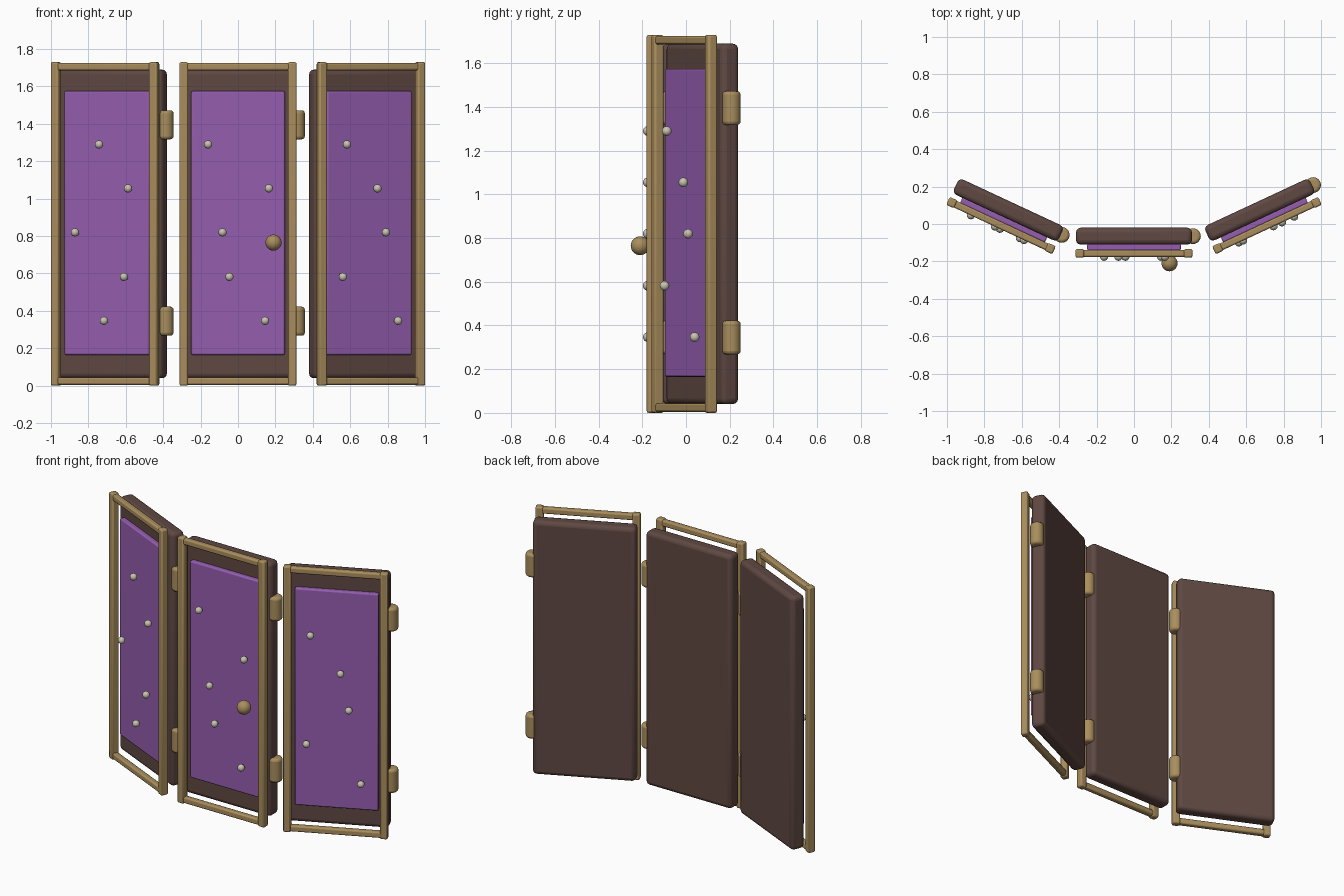
import bpy, bmesh, math
from mathutils import Matrix, Vector

if "Cube" in bpy.data.objects:
    bpy.data.objects.remove(bpy.data.objects["Cube"])


def material(name, rgb):
    m = bpy.data.materials.new(name)
    m.diffuse_color = (*rgb, 1)
    m.use_nodes = True
    m.node_tree.nodes["Principled BSDF"].inputs["Base Color"].default_value = m.diffuse_color
    return m


WOOD = material("dark_wood", (0.115, 0.065, 0.055))
CLOTH = material("purple_cloth", (0.30, 0.11, 0.43))
BRASS = material("brass", (0.40, 0.27, 0.11))
PEARL = material("pearl", (0.58, 0.55, 0.44))


def finish(name, bm, place, loc, mat, bevel=0, segments=2):
    """Turn a bmesh into a smooth, optionally bevelled object."""
    mesh = bpy.data.meshes.new(name)
    bm.to_mesh(mesh)
    bm.free()
    mesh.materials.append(mat)
    ob = bpy.data.objects.new(name, mesh)
    bpy.context.collection.objects.link(ob)
    ob.matrix_world = place @ Matrix.Translation(loc)
    if bevel:
        mod = ob.modifiers.new("Bevel", 'BEVEL')
        mod.width = bevel
        mod.segments = segments
        mod.limit_method = 'ANGLE'
        mod.angle_limit = math.radians(40)
    bpy.ops.object.select_all(action='DESELECT')
    ob.select_set(True)
    bpy.context.view_layer.objects.active = ob
    bpy.ops.object.shade_smooth_by_angle(angle=math.radians(35))
    return ob


def box(name, place, loc, size, mat, bevel, segments=2):
    bm = bmesh.new()
    bmesh.ops.create_cube(bm, size=1)
    bmesh.ops.scale(bm, vec=Vector(size), verts=bm.verts)
    return finish(name, bm, place, loc, mat, bevel, segments)


def ball(name, place, loc, r, mat, u=16, v=10):
    bm = bmesh.new()
    bmesh.ops.create_uvsphere(bm, u_segments=u, v_segments=v, radius=r)
    return finish(name, bm, place, loc, mat)


def barrel(name, place, loc, r, h, mat):
    bm = bmesh.new()
    bmesh.ops.create_cone(bm, cap_ends=True, segments=24, radius1=r, radius2=r, depth=h)
    return finish(name, bm, place, loc, mat, 0.016, 3)


STUD_Z = (1.29, 1.055, 0.82, 0.582, 0.347)


def panel(side, x, y, angle, stud_x):
    """One leaf of the screen; local origin is the foot of the board centre."""
    place = Matrix.Translation((x, y, 0)) @ Matrix.Rotation(math.radians(angle), 4, 'Z')
    # board and fabric inlay
    box(side + "_board", place, (0, 0, 0.865), (0.62, 0.09, 1.65), WOOD, 0.025, 3)
    box(side + "_fabric", place, (0, -0.058, 0.87), (0.50, 0.036, 1.41), CLOTH, 0.008)
    # frame standing in front of the board
    for s, tag in ((-1, "left"), (1, "right")):
        box(f"{side}_stile_{tag}", place, (s * 0.29, -0.092, 0.865),
            (0.046, 0.046, 1.73), BRASS, 0.009)
    for z, tag in ((0.0245, "bottom"), (1.7055, "top")):
        box(f"{side}_rail_{tag}", place, (0, -0.092, z),
            (0.60, 0.038, 0.039), BRASS, 0.009)
    # hinge barrels on the right edge
    for z, tag in ((0.345, "lower"), (1.395, "upper")):
        barrel(f"{side}_hinge_{tag}", place, (0.315, 0, z), 0.042, 0.155, BRASS)
    # pearl studs
    for i, (sx, sz) in enumerate(zip(stud_x, STUD_Z)):
        ball(f"{side}_stud_{i + 1}", place, (sx, -0.11, sz), 0.022, PEARL)
    return place


panel("left", -0.672, 0.075, -25, (-0.027, 0.144, -0.169, 0.12, 0.002))
middle = panel("middle", 0, -0.065, 0, (-0.16, 0.165, -0.083, -0.046, 0.145))
panel("right", 0.672, 0.075, 25, (-0.15, 0.03, 0.08, -0.174, 0.152))

# round knob on the middle leaf
ball("knob", middle, (0.19, -0.145, 0.765), 0.043, BRASS, 24, 14)
